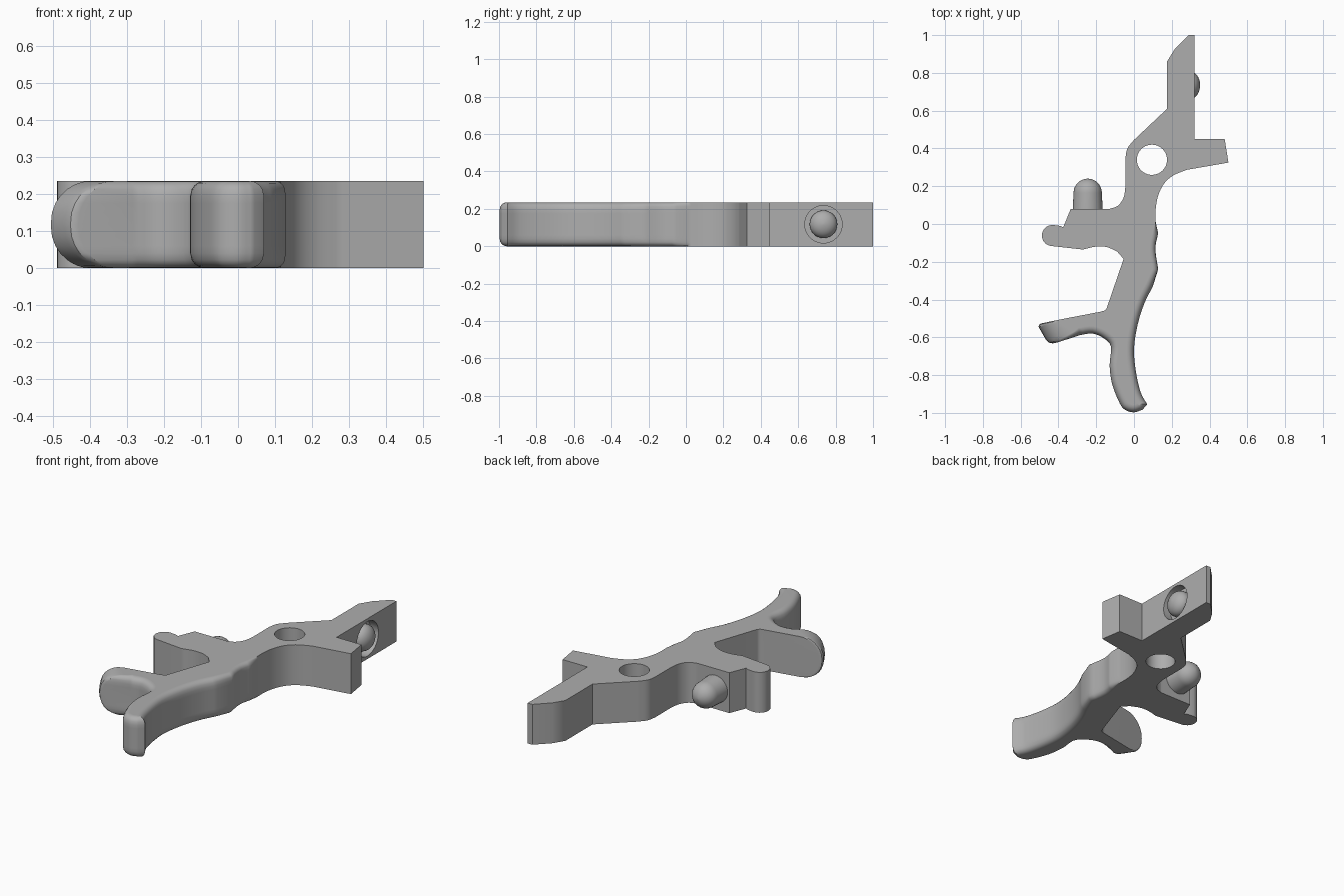
import bpy, bmesh, math
from mathutils import Vector, Matrix

if "Cube" in bpy.data.objects:
    bpy.data.objects.remove(bpy.data.objects["Cube"])

H = 0.235                                   # plate thickness
grey = bpy.data.materials.new("plain grey")
grey.diffuse_color = (0.42, 0.42, 0.42, 1)
grey.use_nodes = True
grey.node_tree.nodes["Principled BSDF"].inputs["Base Color"].default_value = grey.diffuse_color


def spline(pts, n=4):
    """Catmull-Rom curve through the given points."""
    p = [Vector(q) for q in pts]
    p = [2 * p[0] - p[1]] + p + [2 * p[-1] - p[-2]]
    out = []
    for i in range(1, len(p) - 2):
        a, b, c, d = p[i - 1:i + 3]
        for k in range(n):
            t = k / n
            out.append(0.5 * (2 * b + (c - a) * t + (2 * a - 5 * b + 4 * c - d) * t * t
                              + (3 * b - a - 3 * c + d) * t ** 3))
    return out + [p[-2]]


def inset(r, d):
    """Fillet inset of radius r at depth d below the face."""
    return r - math.sqrt(r * r - (r - d) ** 2) if d < r else 0.0


def make_object(name, bm):
    bmesh.ops.recalc_face_normals(bm, faces=bm.faces)
    me = bpy.data.meshes.new(name)
    bm.to_mesh(me)
    bm.free()
    me.materials.append(grey)
    ob = bpy.data.objects.new(name, me)
    bpy.context.collection.objects.link(ob)
    return ob


def activate(ob):
    bpy.ops.object.select_all(action='DESELECT')
    ob.select_set(True)
    bpy.context.view_layer.objects.active = ob


def lathe(name, profile, origin, axis, seg=32):
    """Turned part: profile of (radius, height) along an axis."""
    bm = bmesh.new()
    rot = Vector((0, 0, 1)).rotation_difference(Vector(axis)).to_matrix()
    rings = []
    for r, h in profile:
        rings.append([bm.verts.new(Vector(origin) + rot @ Vector(
            (r * math.cos(2 * math.pi * i / seg), r * math.sin(2 * math.pi * i / seg), h)))
            for i in range(seg)])
    for a, b in zip(rings, rings[1:]):
        for i in range(seg):
            j = (i + 1) % seg
            bm.faces.new((a[i], a[j], b[j], b[i]))
    bm.faces.new(rings[0])
    bm.faces.new(rings[-1])
    return make_object(name, bm)


def dome(r, height, base, n=8):
    """Straight shank ending in a rounded cap."""
    return [(r, 0)] + [(max(r * math.cos(a), 0.002), base + height * math.sin(a))
                       for a in (math.pi / 2 * k / n for k in range(n + 1))]


# Outline sections, clockwise: points, edge fillet, end rounding along the lever
head = [(.175, .61), (.175, .86), (.215, .925), (.29, 1), (.32, 1), (.32, .45), (.48, .45), (.5, .325)]
neck = spline([(.28, .287), (.21, .258), (.16, .215), (.128, .15), (.115, .08), (.115, .01)])
notch = spline([(.128, -.05), (.113, -.13), (.128, -.24)], 3)
blade_front = spline([(.1, -.33), (.055, -.42), (.02, -.53), (.0, -.66), (.01, -.78), (.035, -.89), (.07, -.955)])
blade_back = spline([(.045, -.983), (0, -.997), (-.045, -.985), (-.075, -.95), (-.115, -.85),
                     (-.129, -.75), (-.122, -.65), (-.16, -.605), (-.22, -.58), (-.285, -.588)])
lever_low = [(-.43, -.632), (-.452, -.628), (-.468, -.61)]
lever_end = [(-.505, -.545), (-.503, -.533), (-.49, -.526)]
lever_top = [(-.18, -.465), (-.157, -.459), (-.145, -.447), (-.055, -.185)]
arm_low = spline([(-.09, -.145), (-.145, -.122), (-.205, -.12), (-.27, -.135)])
arm_tip = [(-.432 + .056 * math.cos(a), -.061 + .056 * math.sin(a))
           for a in (math.radians(-100 - 17 * k) for k in range(11))]
arm_top = [(-.39, -.01), (-.375, -.018), (-.335, .08)]
shoulder = spline([(-.13, .08), (-.085, .097), (-.055, .14), (-.045, .2)])
shoulder += spline([(-.045, .35), (-.035, .4), (0, .445)])

sections = [(head, 0, 0), (neck, 0, 0), (notch, .03, 0), (blade_front, .04, 0),
            (blade_back, .04, 0), (lever_low, .035, .112), (lever_end, 0, .112),
            (lever_top, 0, 0), (arm_low, 0, 0), (arm_tip, 0, 0), (arm_top, 0, 0), (shoulder, 0, 0)]
outline = [(Vector(p), r, e) for pts, r, e in sections for p in pts]

# Main plate: stacked outlines, pulled in near both faces to round the edges
N = len(outline)
axis = Vector((.97, .2))
depths = [0, .002, .006, .012, .022, .04, .06, .085, H / 2]
levels = [(d, d) for d in depths] + [(H - d, d) for d in reversed(depths[:-1])]
bm = bmesh.new()
layers = []
for z, d in levels:
    ring = []
    for i, (p, r, e) in enumerate(outline):
        t1 = (p - outline[i - 1][0]).normalized()
        t2 = (outline[(i + 1) % N][0] - p).normalized()
        t = (t1 + t2).normalized()
        q = p + Vector((t.y, -t.x)) * inset(r, d) + axis * inset(e, d)
        ring.append(bm.verts.new((q.x, q.y, z)))
    layers.append(ring)
for a, b in zip(layers, layers[1:]):
    for i in range(N):
        j = (i + 1) % N
        bm.faces.new((a[i], a[j], b[j], b[i]))
bm.faces.new(layers[0])
bm.faces.new(layers[-1])
body = make_object("trigger_plate", bm)

# Pivot hole and round pocket
cutters = [lathe("pivot_hole_cutter", [(.08, -.1), (.08, .4)], (.095, .34, 0), (0, 0, 1), 40),
           lathe("pocket_cutter", [(.1, 0), (.1, .2)], (.27, .735, H / 2), (1, 0, 0), 40)]
activate(body)
for c in cutters:
    c.hide_render = True
    m = body.modifiers.new("cut", 'BOOLEAN')
    m.operation = 'DIFFERENCE'
    m.solver = 'EXACT'
    m.object = c
    bpy.ops.object.modifier_apply(modifier=m.name)
for c in cutters:
    bpy.data.objects.remove(c)

# Spring stud on the arm and detent pin inside the pocket
stud = lathe("spring_stud", [(.08, 0)] + dome(.075, .075, .105)[1:], (-.245, .06, H / 2), (0, 1, 0))
pin = lathe("detent_pin", dome(.074, .055, .035), (.26, .735, H / 2), (1, 0, 0))

for ob in (body, stud, pin):
    activate(ob)
    bpy.ops.object.shade_smooth_by_angle(angle=math.radians(32))
    w = ob.modifiers.new("even shading", 'WEIGHTED_NORMAL')
    w.keep_sharp = True
